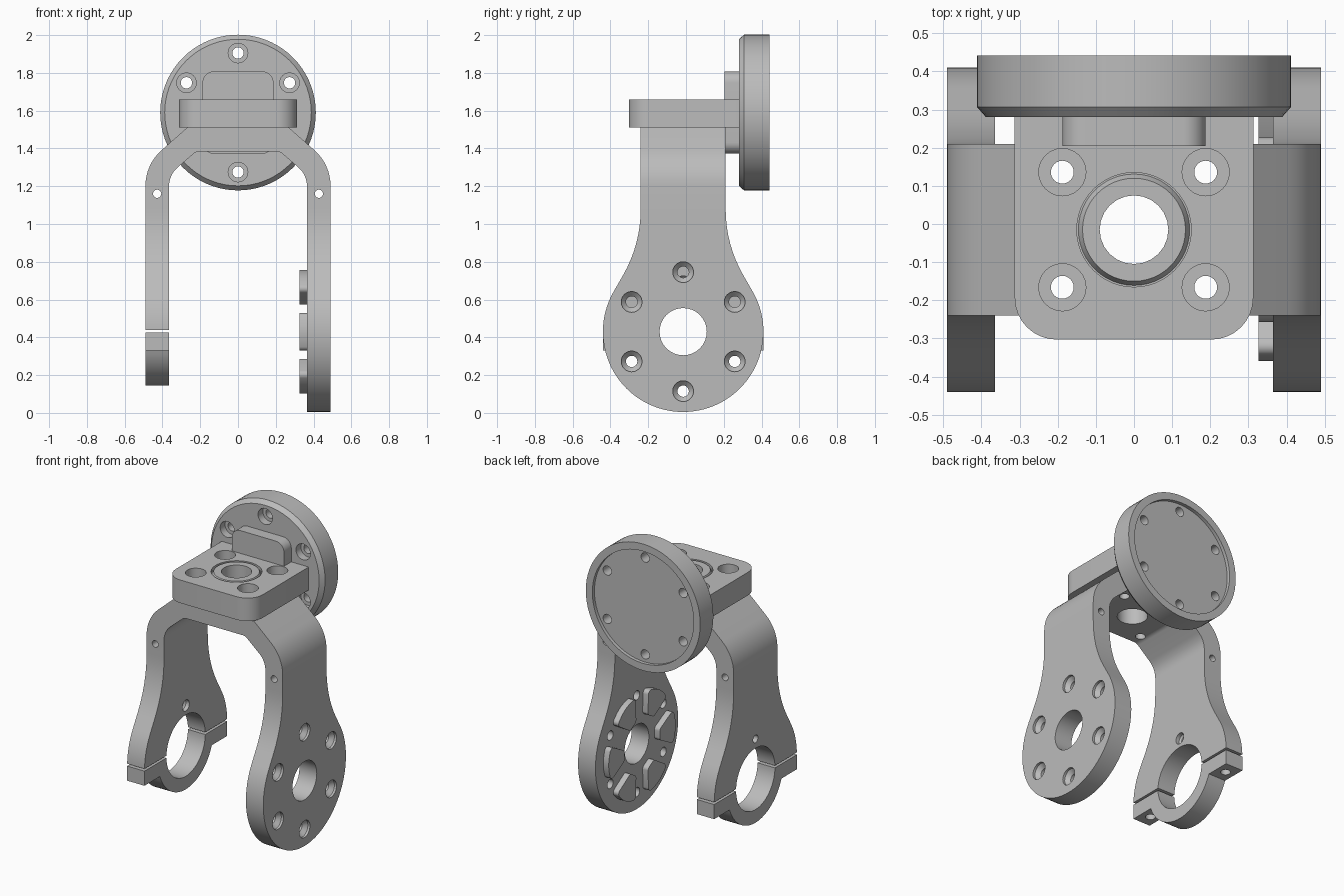
import bpy, bmesh, math
from mathutils import Vector

if "Cube" in bpy.data.objects:
    bpy.data.objects.remove(bpy.data.objects["Cube"])

metal = bpy.data.materials.new("plain_grey")
grey = (0.5, 0.5, 0.5, 1)
metal.diffuse_color = grey
metal.use_nodes = True
metal.node_tree.nodes["Principled BSDF"].inputs["Base Color"].default_value = grey

MID = -0.015      # depth of the fork's centre line
HUB = 0.43        # height of the wheel axis
FLANGE = 1.59     # height of the round flange's centre


def place(axis, a, b, h):
    return {"x": (h, a, b), "y": (a, h, b), "z": (a, b, h)}[axis]


def finish(name, bm):
    bmesh.ops.recalc_face_normals(bm, faces=bm.faces)
    mesh = bpy.data.meshes.new(name)
    bm.to_mesh(mesh)
    bm.free()
    mesh.materials.append(metal)
    obj = bpy.data.objects.new(name, mesh)
    bpy.context.collection.objects.link(obj)
    return obj


def prism(name, pts, axis, lo, hi):
    """Extrude a closed outline along an axis."""
    bm = bmesh.new()
    rings = [[bm.verts.new(place(axis, p[0], p[1], h)) for p in pts] for h in (lo, hi)]
    bm.faces.new(rings[0])
    bm.faces.new(rings[1])
    n = len(pts)
    for i in range(n):
        j = (i + 1) % n
        bm.faces.new((rings[0][i], rings[0][j], rings[1][j], rings[1][i]))
    return finish(name, bm)


def lathe(name, profile, axis, centre, seg=24, closed=False):
    """Revolve (radius, height) points; capped ends, or a closed ring."""
    bm = bmesh.new()
    rings = []
    for r, h in profile:
        rings.append([bm.verts.new(place(axis, centre[0] + r * math.cos(t), centre[1] + r * math.sin(t), h))
                      for t in (2 * math.pi * k / seg for k in range(seg))])
    pairs = list(zip(rings, rings[1:]))
    if closed:
        pairs.append((rings[-1], rings[0]))
    else:
        bm.faces.new(rings[0])
        bm.faces.new(rings[-1])
    for a, b in pairs:
        for k in range(seg):
            m = (k + 1) % seg
            bm.faces.new((a[k], a[m], b[m], b[k]))
    return finish(name, bm)


def arc(cx, cy, r, start, end, n=24):
    return [(cx + r * math.cos(math.radians(start + (end - start) * i / n)),
             cy + r * math.sin(math.radians(start + (end - start) * i / n))) for i in range(n + 1)]


def fillet(corners, n=8):
    """Round each corner (x, y, radius) of an outline with an arc."""
    out = []
    for i, c in enumerate(corners):
        p, r = Vector(c[:2]), (c[2] if len(c) > 2 else 0)
        if not r:
            out.append(tuple(p))
            continue
        u = (Vector(corners[i - 1][:2]) - p).normalized()
        v = (Vector(corners[(i + 1) % len(corners)][:2]) - p).normalized()
        half = u.angle(v) / 2
        mid = p + (u + v).normalized() * r / math.sin(half)
        a, b = p + u * r / math.tan(half) - mid, p + v * r / math.tan(half) - mid
        turn = a.angle(b)
        for k in range(n + 1):
            t = k / n
            d = (a * math.sin((1 - t) * turn) + b * math.sin(t * turn)) / math.sin(turn)
            out.append(tuple(mid + d))
    return out


def boolean(obj, tool, mode="DIFFERENCE"):
    mod = obj.modifiers.new("cut", "BOOLEAN")
    mod.operation, mod.solver, mod.object = mode, "EXACT", tool
    bpy.context.view_layer.objects.active = obj
    bpy.ops.object.modifier_apply(modifier=mod.name)
    bpy.data.objects.remove(tool)


def drill(obj, axis, centre, profile, seg=24, closed=False):
    boolean(obj, lathe("cutter", profile, axis, centre, seg, closed))


def bolt_circle(ca, cb, r):
    return [(ca + r * math.cos(t), cb + r * math.sin(t))
            for t in (math.radians(30 + 60 * k) for k in range(6))]


def box(lo_a, hi_a, lo_b, hi_b, r=0):
    return fillet([(lo_a, lo_b, r), (hi_a, lo_b, r), (hi_a, hi_b, r), (lo_a, hi_b, r)])


# Fork: arch outline seen from the front, trimmed by the side outline
half_outer = [(0.49, -0.1), (0.49, 1.315, 0.25), (0.27, 1.51)]
half_inner = [(0.22, 1.385, 0.05), (0.365, 1.26, 0.13), (0.365, -0.1)]


def mirrored(pts):
    return [(-p[0], *p[1:]) for p in reversed(pts)]


arch = half_outer + mirrored(half_outer) + mirrored(half_inner) + half_inner
fork = prism("fork_bracket", fillet(arch), "y", -0.6, 0.6)
neck = fillet([(0.368, 0.643), (0.225, 0.89, 0.7), (0.225, 1.7)])[1:]
side = ([(MID + a, b) for a, b in neck] + [(MID - a, b) for a, b in reversed(neck)]
        + arc(MID, HUB, 0.425, 150, 390, 64))
boolean(fork, prism("cutter", side, "x", -0.7, 0.7), "INTERSECT")

# Clamp side: cut off below the split, then bored
boolean(fork, prism("cutter", box(-1, 1, -0.3, 0.44), "x", -0.6, -0.2))
drill(fork, "x", (MID, HUB), [(0.2, -0.6), (0.2, -0.2)], 48)
drill(fork, "x", (MID, 0.69), [(0.025, -0.6), (0.025, -0.4), (0.036, -0.39), (0.036, -0.3)])

# Hub side: axle hole and countersunk bolt holes
drill(fork, "x", (MID, HUB), [(0.125, 0.2), (0.125, 0.6)], 32)
for c in bolt_circle(MID, HUB, 0.315):
    drill(fork, "x", c, [(0.03, 0.2), (0.03, 0.45), (0.055, 0.475), (0.055, 0.6)])

# Small holes through the front and back of the legs
for s in (-1, 1):
    drill(fork, "y", (s * 0.428, 1.16), [(0.022, -0.5), (0.022, 0.5)], 16)

# Lower half of the split clamp
cap_outline = ([(MID - 0.425, HUB - 0.005), (MID - 0.425, HUB - 0.1)]
               + arc(MID, HUB, 0.285, 200.5, 339.5, 32)
               + [(MID + 0.425, HUB - 0.1), (MID + 0.425, HUB - 0.005)]
               + arc(MID, HUB, 0.2, 358.5, 181.5, 32))
cap = prism("clamp_cap", cap_outline, "x", -0.49, -0.365)
for s in (-1, 1):
    spot = (-0.428, MID + s * 0.345)
    drill(cap, "z", spot, [(0.03, 0.2), (0.03, 0.5)])
    drill(fork, "z", spot, [(0.025, 0.4), (0.025, 0.54)])

# Top plate with rounded front corners
plate = prism("top_plate", fillet([(-0.313, 0.285), (-0.313, -0.303, 0.11),
                                   (0.313, -0.303, 0.11), (0.313, 0.285)]), "z", 1.51, 1.66)
for part in (fork, plate):
    drill(part, "z", (0, MID), [(0.09, 1.2), (0.09, 1.8)])
    for sx in (-1, 1):
        for sy in (-1, 1):
            drill(part, "z", (sx * 0.188, MID + sy * 0.151),
                  [(0.03, 1.2), (0.03, 1.57), (0.062, 1.57), (0.062, 1.8)])
# Ring groove around the steering hole
drill(plate, "z", (0, MID), [(0.15, 1.7), (0.15, 1.64), (0.146, 1.64), (0.135, 1.66), (0.135, 1.7)], 48, True)

# Block joining the plate to the flange
prism("flange_block", box(-0.188, 0.188, 1.372, 1.808, 0.06), "y", 0.205, 0.285)

# Round flange with chamfered front and shallow rear recess
flange = lathe("round_flange", [(0.388, 0.28), (0.412, 0.307), (0.412, 0.442), (0.365, 0.442), (0.365, 0.42)],
               "y", (0, FLANGE), 72)
for c in bolt_circle(0, FLANGE, 0.315):
    drill(flange, "y", c, [(0.052, 0.2), (0.052, 0.33), (0.03, 0.33), (0.03, 0.5)])

# Drive pads on the inner face of the hub
for k in range(6):
    pts = []
    for r, turn in ((0.185, -11), (0.34, -19), (0.352, 0), (0.34, 19), (0.185, 11)):
        t = math.radians(60 * k + turn)
        pts.append((MID + r * math.cos(t), HUB + r * math.sin(t), 0.025 if turn else 0.2))
    prism("drive_pad_%d" % (k + 1), fillet(pts, 5), "x", 0.326, 0.37)

# Smooth round surfaces, keep edges crisp
for obj in [o for o in bpy.context.scene.objects if o.type == "MESH"]:
    bpy.ops.object.select_all(action="DESELECT")
    obj.select_set(True)
    bpy.context.view_layer.objects.active = obj
    bpy.ops.object.shade_smooth_by_angle(angle=math.radians(30))
